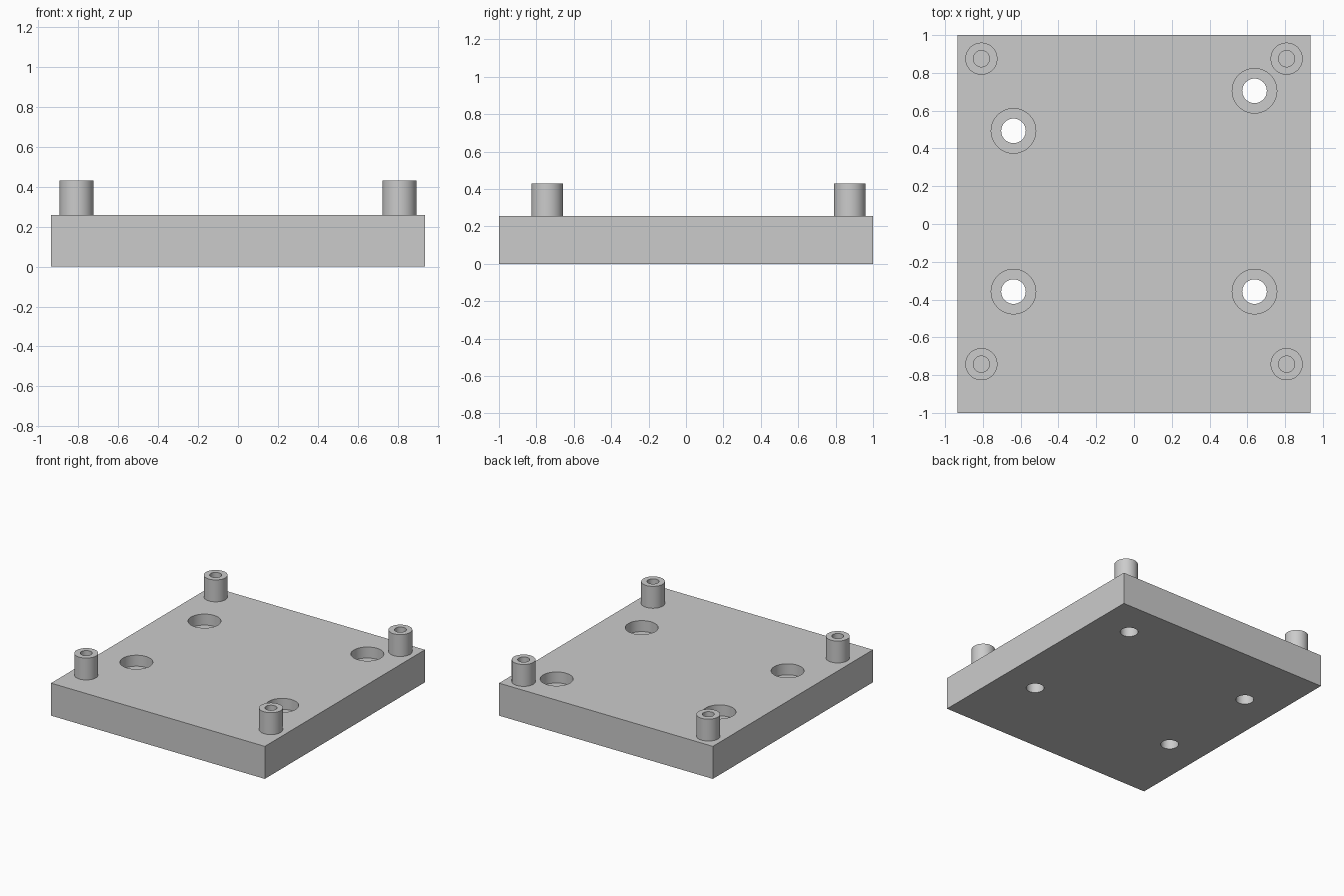
import bpy
import bmesh
import math

cube = bpy.data.objects.get("Cube")
if cube:
    bpy.data.objects.remove(cube, do_unlink=True)

SEGMENTS = 64
WIDTH, DEPTH, THICK = 1.87, 2.0, 0.257
POST_TOP, POST_R, BORE_R = 0.43, 0.085, 0.043
SINK_R, HOLE_R, SINK_DEPTH = 0.118, 0.065, 0.087

grey = bpy.data.materials.new("light grey")
grey.use_nodes = True
colour = (0.6, 0.6, 0.6, 1)
grey.diffuse_color = colour
grey.node_tree.nodes["Principled BSDF"].inputs["Base Color"].default_value = colour


def add_object(name, bm):
    bmesh.ops.recalc_face_normals(bm, faces=bm.faces)
    mesh = bpy.data.meshes.new(name)
    bm.to_mesh(mesh)
    bm.free()
    mesh.materials.append(grey)
    obj = bpy.data.objects.new(name, mesh)
    bpy.context.collection.objects.link(obj)
    return obj


def lathe(name, profile, location):
    """Spin a closed (radius, height) outline about the z axis."""
    bm = bmesh.new()
    verts = [bm.verts.new((r, 0, z)) for r, z in profile]
    edges = [bm.edges.new((a, b)) for a, b in zip(verts, verts[1:] + verts[:1])
             if a.co.x or b.co.x]
    bmesh.ops.spin(bm, geom=verts + edges, axis=(0, 0, 1), cent=(0, 0, 0),
                   angle=math.tau, steps=SEGMENTS)
    bmesh.ops.remove_doubles(bm, verts=bm.verts, dist=0.0001)
    obj = add_object(name, bm)
    obj.location = (*location, 0)
    return obj


def smooth(obj):
    bpy.ops.object.select_all(action="DESELECT")
    obj.select_set(True)
    bpy.context.view_layer.objects.active = obj
    bpy.ops.object.shade_smooth_by_angle(angle=math.radians(30))


# Base plate
bm = bmesh.new()
bmesh.ops.create_cube(bm, size=1)
bmesh.ops.scale(bm, vec=(WIDTH, DEPTH, THICK), verts=bm.verts)
bmesh.ops.translate(bm, vec=(0, 0, THICK / 2), verts=bm.verts)
plate = add_object("base_plate", bm)

# Counterbored mounting holes
ledge = THICK - SINK_DEPTH
hole_profile = [(0, -0.1), (HOLE_R, -0.1), (HOLE_R, ledge), (SINK_R, ledge),
                (SINK_R, THICK + 0.1), (0, THICK + 0.1)]
cutters = []
for spot in [(-0.638, 0.493), (0.638, 0.705), (-0.638, -0.358), (0.638, -0.358)]:
    cutter = lathe("hole_cutter", hole_profile, spot)
    cutter.hide_render = True
    cutters.append(cutter)
    cut = plate.modifiers.new("mounting_hole", "BOOLEAN")
    cut.operation = "DIFFERENCE"
    cut.solver = "EXACT"
    cut.object = cutter

# Bake the cuts, then drop the cutters
bpy.context.view_layer.update()
cut_mesh = bpy.data.meshes.new_from_object(
    plate.evaluated_get(bpy.context.evaluated_depsgraph_get()))
plate.modifiers.clear()
plate.data = cut_mesh
for cutter in cutters:
    bpy.data.objects.remove(cutter, do_unlink=True)
smooth(plate)

# Hollow corner standoffs, sunk slightly into the plate
foot = THICK - 0.02
post_profile = [(BORE_R, foot), (POST_R, foot), (POST_R, POST_TOP), (BORE_R, POST_TOP)]
for row, y in (("front", -0.742), ("back", 0.875)):
    for side, x in (("left", 0.808), ("right", -0.808)):
        smooth(lathe(f"{row}_{side}_standoff", post_profile, (x, y)))
